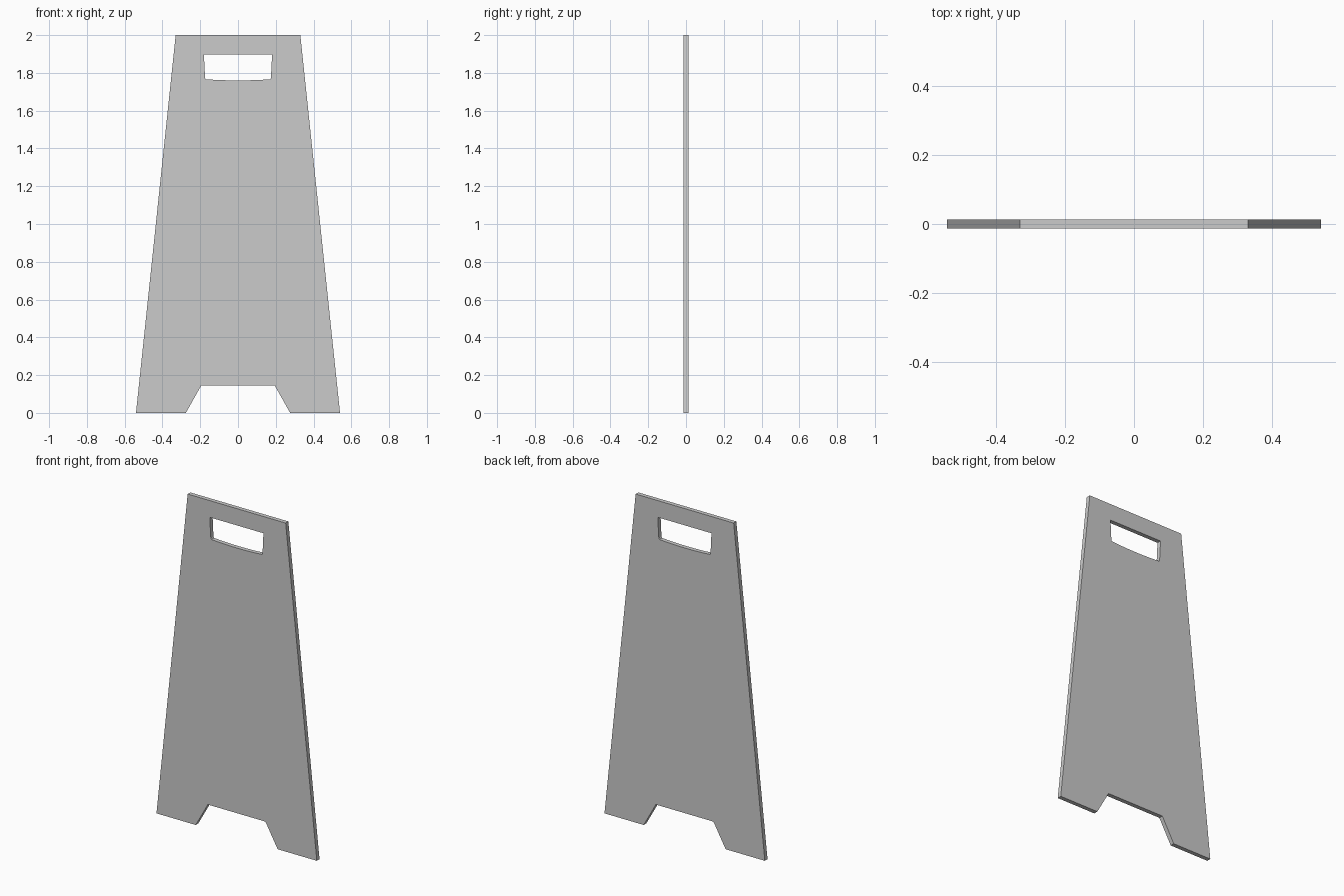
import bpy
from math import radians

if "Cube" in bpy.data.objects:
    bpy.data.objects.remove(bpy.data.objects["Cube"])

THICKNESS = 0.026


def mirrored(half):
    """Close a right-hand half profile by mirroring it across x = 0."""
    return half + [(-x, z) for x, z in reversed(half) if x > 0]


# Tapered board with a trapezoid foot notch
outline = mirrored([(0.33, 2.0), (0.54, 0.0), (0.276, 0.0), (0.194, 0.146)])

# Hand slot: straight top, gently bowed bottom edge
bow = [(0.17 * t, 1.76 + 0.006 * t * t) for t in (1.0, 0.75, 0.5, 0.25, 0.0)]
slot = mirrored([(0.18, 1.898), (0.178, 1.84), (0.174, 1.772)] + bow)

# Filled curve, extruded to the board thickness and stood upright
curve = bpy.data.curves.new("sign_board", "CURVE")
curve.dimensions = "2D"
curve.fill_mode = "BOTH"
curve.extrude = THICKNESS / 2
for points in (outline, slot):
    spline = curve.splines.new("POLY")
    spline.points.add(len(points) - 1)
    for point, (x, z) in zip(spline.points, points):
        point.co = (x, z, 0, 1)
    spline.use_cyclic_u = True

board = bpy.data.objects.new("sign_board", curve)
bpy.context.collection.objects.link(board)
board.rotation_euler.x = radians(90)
bpy.context.view_layer.objects.active = board
board.select_set(True)
bpy.ops.object.convert(target="MESH")
board = bpy.context.object
bpy.ops.object.transform_apply(location=False, rotation=True, scale=False)

# Weld the faces to the rim and keep everything flat
bpy.ops.object.mode_set(mode="EDIT")
bpy.ops.mesh.select_all(action="SELECT")
bpy.ops.mesh.remove_doubles(threshold=0.0001)
bpy.ops.mesh.normals_make_consistent(inside=False)
bpy.ops.object.mode_set(mode="OBJECT")
bpy.ops.object.shade_flat()
